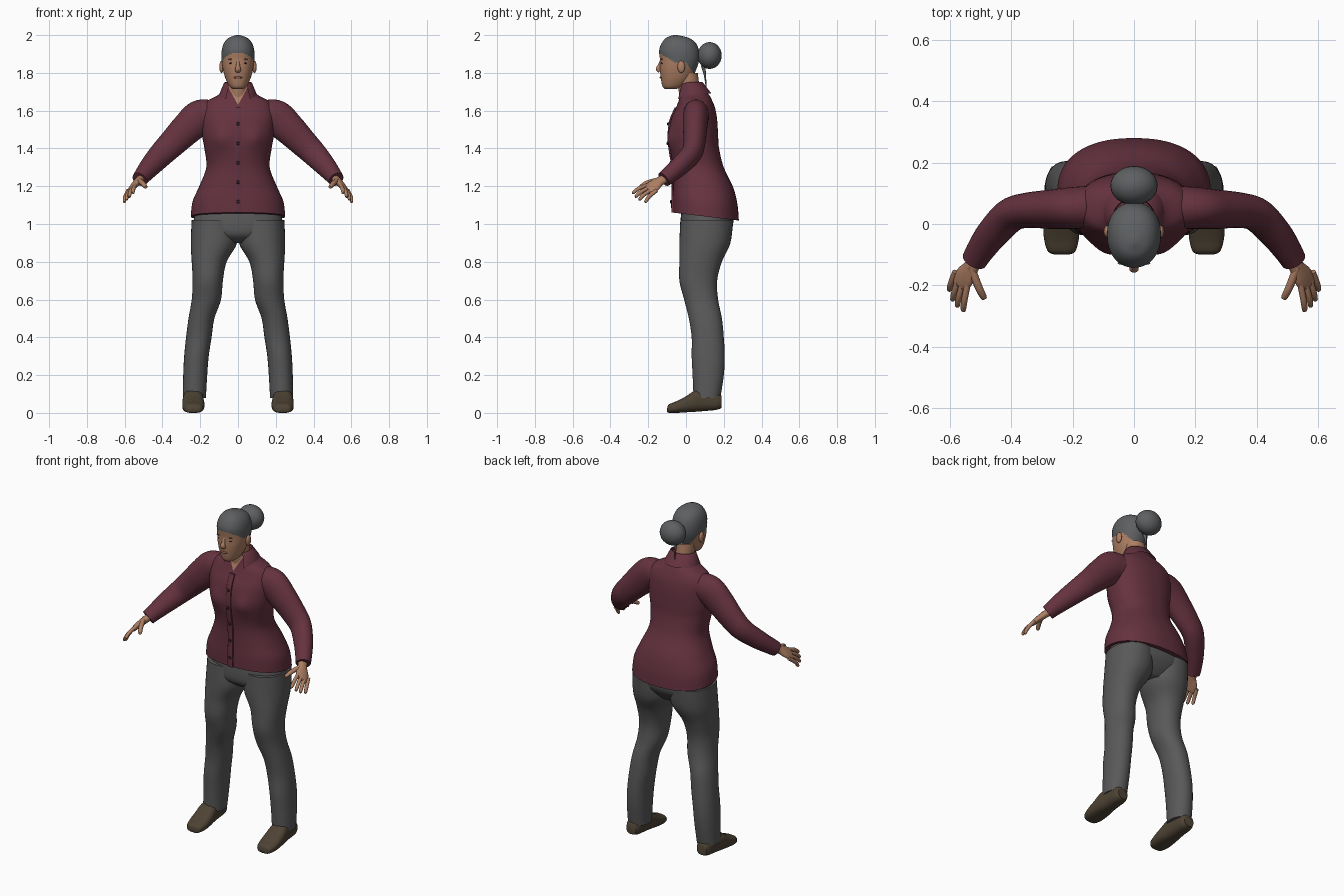
import bpy, bmesh
from math import sin, cos, pi, exp
from mathutils import Vector, Matrix

cube = bpy.data.objects.get("Cube")
if cube:
    bpy.data.objects.remove(cube, do_unlink=True)


def material(name, rgb):
    mat = bpy.data.materials.new(name)
    mat.use_nodes = True
    mat.diffuse_color = (*rgb, 1)
    mat.node_tree.nodes["Principled BSDF"].inputs["Base Color"].default_value = (*rgb, 1)
    return mat


SHIRT = material("maroon cloth", (.13, .032, .05))
PANTS = material("grey cloth", (.1, .1, .1))
HAIR = material("grey hair", (.11, .115, .12))
SKIN = material("skin", (.42, .21, .125))
SHOE = material("brown leather", (.075, .055, .034))
BUTTON = material("dark button", (.035, .01, .015))
LIPS = material("lips", (.3, .12, .09))


def finish(name, bm, mats, rule=None):
    """Turn a bmesh into a smooth shaded object; rule picks the material of a face centre."""
    bmesh.ops.recalc_face_normals(bm, faces=bm.faces)
    if rule:
        for face in bm.faces:
            face.material_index = rule(face.calc_center_median())
    mesh = bpy.data.meshes.new(name)
    bm.to_mesh(mesh)
    bm.free()
    for mat in mats:
        mesh.materials.append(mat)
    obj = bpy.data.objects.new(name, mesh)
    bpy.context.collection.objects.link(obj)
    bpy.ops.object.select_all(action='DESELECT')
    obj.select_set(True)
    bpy.context.view_layer.objects.active = obj
    bpy.ops.object.shade_smooth_by_angle(angle=pi / 3)
    return obj


def spline(rows, steps=6):
    """Fill in a list of rows with a smooth curve through them."""
    out = []
    for i in range(len(rows) - 1):
        quad = [rows[max(i - 1, 0)], rows[i], rows[i + 1], rows[min(i + 2, len(rows) - 1)]]
        for k in range(steps):
            t = k / steps
            out.append([b + t * (c - a + t * (2*a - 5*b + 4*c - d + t * (3*b - 3*c + d - a))) / 2
                        for a, b, c, d in zip(*quad)])
    return out + [list(rows[-1])]


def skin_rings(rings, closed=True):
    """Bridge rings of points into a capped surface."""
    bm = bmesh.new()
    loops = [[bm.verts.new(p) for p in ring] for ring in rings]
    n = len(loops[0])
    for low, high in zip(loops, loops[1:]):
        for i in range(n if closed else n - 1):
            j = (i + 1) % n
            bm.faces.new((low[i], low[j], high[j], high[i]))
    if closed:
        bm.faces.new(loops[0])
        bm.faces.new(loops[-1])
    return bm


def box_rings(rows, power=2, sides=40, lengthwise=False, steps=6):
    """Rounded sections from rows of (height, x min, x max, depth min, depth max)."""
    rings = []
    for h, x0, x1, d0, d1 in spline(rows, steps):
        ring = []
        for i in range(sides):
            c, s = cos(2 * pi * i / sides), sin(2 * pi * i / sides)
            c, s = (abs(v) ** (2 / power) * (1 if v > 0 else -1) for v in (c, s))
            x, d = (x0 + x1 + c * (x1 - x0)) / 2, (d0 + d1 + s * (d1 - d0)) / 2
            ring.append(Vector((x, h, d)) if lengthwise else Vector((x, d, h)))
        rings.append(ring)
    return rings


def tube_rings(rows, ref, sides=24, steps=6):
    """Oval sections along a path of (x, y, z, radius across ref, radius along ref)."""
    rows, rings = spline(rows, steps), []
    points = [Vector(r[:3]) for r in rows]
    for i, row in enumerate(rows):
        t = points[min(i + 1, len(rows) - 1)] - points[max(i - 1, 0)]
        u = t.cross(Vector(ref)).normalized()
        v = t.cross(u).normalized()
        angles = [2 * pi * k / sides for k in range(sides)]
        rings.append([points[i] + u * row[3] * cos(a) + v * row[4] * sin(a) for a in angles])
    return rings


def both(rows):
    return [(z, -w, w, a, b) for z, w, a, b in rows]


def flip(rings, side):
    return [[Vector((p.x * side, p.y, p.z)) for p in ring] for ring in rings]


def ball(name, place, size, mat, turn=0):
    bm = bmesh.new()
    bmesh.ops.create_uvsphere(bm, u_segments=24, v_segments=14, radius=1)
    bm.transform(Matrix.Translation(place) @ Matrix.Rotation(turn, 4, 'Y')
                 @ Matrix.Diagonal((*size, 1)))
    return finish(name, bm, [mat])


# Shirt body, with a sloping hem, a fuller bust and an open neckline
shirt_rows = both([
    (1.04, .25, -.07, .28), (1.12, .24, -.07, .272), (1.2, .205, -.068, .25),
    (1.3, .168, -.07, .2), (1.4, .178, -.085, .175), (1.47, .19, -.09, .17),
    (1.55, .195, -.08, .165), (1.61, .19, -.055, .155), (1.65, .165, -.04, .14),
    (1.68, .11, -.032, .125), (1.71, .075, -.03, .1), (1.735, .065, -.028, .085)])


def drape(p):
    if p.y < .03:
        p.y -= .018 * exp(-((abs(p.x) - .09) / .05) ** 2 - ((p.z - 1.45) / .06) ** 2)
    p.z -= .12 * (p.y - .1) * min(max((1.3 - p.z) / .25, 0), 1)


body = box_rings(shirt_rows, 2.3, 64)
for ring in body:
    for point in ring:
        drape(point)
bm = skin_rings(body)
neck_point = Vector((0, 0, 1.63))
for side in (1, -1):
    bmesh.ops.bisect_plane(bm, geom=bm.verts[:] + bm.edges[:] + bm.faces[:],
                           plane_co=neck_point, plane_no=(side, 0, -.55))
finish("shirt_body", bm, [SHIRT, SKIN],
       lambda c: int(c.y < .02 and abs(c.x) < .55 * (c.z - neck_point.z)))

# Button band and buttons
front = [r for r in spline(shirt_rows) if r[0] < 1.62]
band = [(z + .02 * max(0, (1.3 - z) / .25), -.017, .017, y - .008, y + .01)
        for z, a, b, y, c in front]
finish("button_band", skin_rings(box_rings(band, 8, 16, steps=1)), [SHIRT])
for i in range(5):
    z = 1.53 - .103 * i
    y = min(front, key=lambda r: abs(r[0] - z))[3]
    ball("button", (0, y - .01, z), (.009, .005, .009), BUTTON)

# Collar: a folded band, open at the front
collar = []
for z, rx, ry, cy, dip in ((1.72, .062, .055, .025, 0), (1.753, .068, .058, .025, .012),
                           (1.75, .074, .063, .026, .012), (1.69, .1, .1, .035, .03)):
    angles = [2.45 * (k / 20 - 1) for k in range(41)]
    collar.append([Vector((rx * sin(a), cy + ry * cos(a), z - dip * (a / 2.45) ** 4))
                   for a in angles])
finish("collar", skin_rings(collar, closed=False), [SHIRT])

# Neck and head, with the hair marked off by a hairline
neck = both([(1.6, .05, -.02, .09), (1.7, .054, -.038, .075), (1.8, .057, -.05, .062)])
finish("neck", skin_rings(box_rings(neck)), [SKIN])
head = both([
    (1.715, .028, -.112, -.05), (1.73, .046, -.125, -.01), (1.77, .066, -.133, .03),
    (1.82, .08, -.138, .055), (1.87, .087, -.138, .07), (1.92, .086, -.142, .068),
    (1.96, .073, -.127, .05), (1.986, .048, -.104, .012), (2.0, .01, -.068, -.045)])


def is_hair(c):
    return int(c.z > 1.857 + .6 * max(-.06 - c.y, 0) - 1.4 * max(c.y, 0))


finish("head", skin_rings(box_rings(head, 2.15, 72, steps=10)), [SKIN, HAIR], is_hair)
ball("hair_bun", (0, .125, 1.892), (.077, .064, .071), HAIR)
wisp = [(0, .09, 1.84, .012, .012), (0, .1, 1.79, .006, .006), (0, .107, 1.72, .002, .002)]
finish("hair_wisp", skin_rings(tube_rings(wisp, (1, 0, 0), 8)), [HAIR])

# Face
nose = [(0, -.13, 1.865, .008, .009), (0, -.139, 1.84, .01, .01),
        (0, -.146, 1.82, .013, .015), (0, -.138, 1.807, .008, .014)]
finish("nose", skin_rings(tube_rings(nose, (1, 0, 0), 16)), [SKIN])
ball("mouth", (0, -.133, 1.775), (.024, .007, .006), LIPS)
for side in (1, -1):
    ball("eye", (side * .034, -.127, 1.852), (.014, .005, .004), BUTTON, side * .15)
    ball("eyebrow", (side * .036, -.128, 1.872), (.018, .005, .004), HAIR, side * .15)
    ball("ear", (side * .087, -.025, 1.832), (.012, .02, .032), SKIN)

# Trouser seat
seat = both([(1.1, .22, -.02, .24), (1.0, .235, -.03, .25), (.94, .2, -.02, .22),
             (.9, .1, .03, .18)])
finish("trouser_seat", skin_rings(box_rings(seat, 2.3)), [PANTS])

leg = [(1.02, 0, .245, -.03, .25), (.9, .005, .25, -.035, .235), (.8, .06, .245, -.035, .19),
       (.7, .08, .24, -.035, .165), (.6, .09, .245, -.01, .17), (.5, .125, .262, .015, .19),
       (.4, .14, .275, .03, .2), (.3, .155, .285, .03, .205), (.2, .163, .29, .035, .2),
       (.08, .17, .292, .04, .182)]
shoe = [(-.1, .215, .255, .006, .025), (-.09, .192, .28, 0, .045), (-.05, .18, .293, 0, .062),
        (0, .178, .295, .003, .088), (.05, .183, .292, .006, .12), (.1, .188, .285, .01, .125),
        (.16, .192, .28, .016, .11), (.188, .205, .268, .026, .09)]
sleeve = [(.13, .055, 1.58, .075, .07), (.2, .052, 1.565, .092, .068),
          (.27, .048, 1.505, .085, .064), (.34, .045, 1.435, .075, .058),
          (.4, .03, 1.375, .067, .054), (.46, -.03, 1.31, .057, .05),
          (.5, -.085, 1.262, .047, .045), (.52, -.118, 1.236, .042, .041)]

# Hand: the palm, then the fingers from knuckle to tip
across = Vector((.04, .045, -.035))
palm = [(.505, -.095, 1.25, .022, .026), (.53, -.14, 1.225, .02, .028),
        (.55, -.17, 1.203, .017, .038), (.565, -.195, 1.183, .013, .035),
        (.569, -.204, 1.178, .006, .028)]
index_knuckle, little_knuckle = Vector((.545, -.213, 1.2)), Vector((.586, -.168, 1.165))
tips = [(.557, -.285, 1.163), (.577, -.27, 1.143), (.592, -.25, 1.128), (.603, -.217, 1.115)]
fingers = [(index_knuckle.lerp(little_knuckle, i / 3), Vector(tip), .0105)
           for i, tip in enumerate(tips)]
fingers.append((Vector((.523, -.16, 1.228)), Vector((.487, -.245, 1.195)), .013))

for side, word in ((1, "left"), (-1, "right")):
    finish(word + "_trouser_leg", skin_rings(flip(box_rings(leg, 2.15), side)), [PANTS])
    shoe_rings = box_rings(shoe, 2.6, lengthwise=True)
    finish(word + "_shoe", skin_rings(flip(shoe_rings, side)), [SHOE])
    finish(word + "_sleeve", skin_rings(flip(tube_rings(sleeve, (0, 1, 0), 32), side)), [SHIRT])
    finish(word + "_palm", skin_rings(flip(tube_rings(palm, across), side)), [SKIN])
    for base, tip, r in fingers:
        bend = base.lerp(tip, .5) + Vector((.002, -.002, .006))
        start = base.lerp(tip, -.25)
        last = base.lerp(tip, .93)
        path = [(*start, r, r), (*bend, r, r), (*last, r * .8, r * .8), (*tip, r * .25, r * .25)]
        finish(word + "_finger", skin_rings(flip(tube_rings(path, across, 12, 4), side)), [SKIN])
